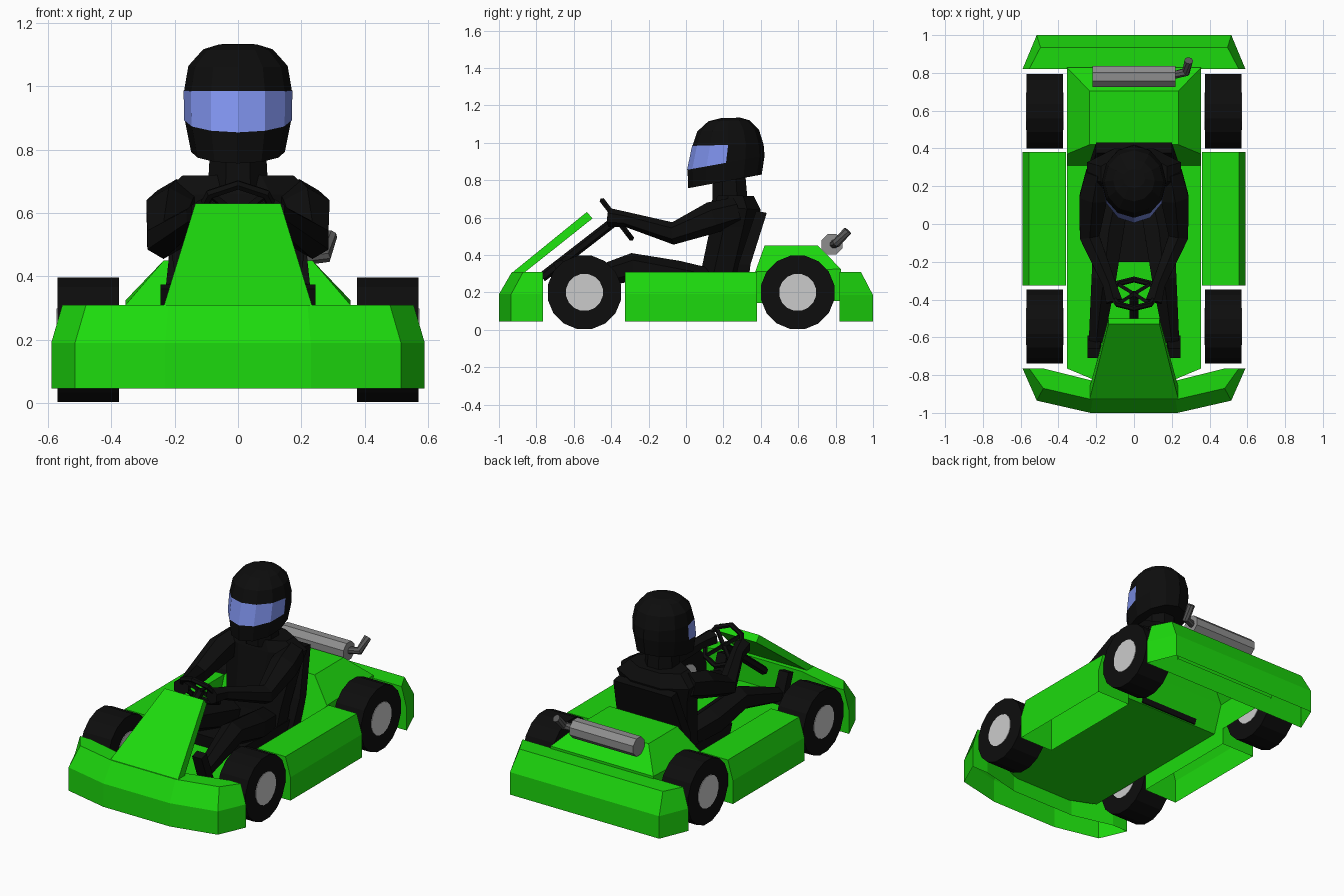
import bpy, bmesh
from math import sin, cos, pi
from mathutils import Vector

if "Cube" in bpy.data.objects:
    bpy.data.objects.remove(bpy.data.objects["Cube"])


def material(name, rgb):
    m = bpy.data.materials.new(name)
    m.diffuse_color = (*rgb, 1)
    m.use_nodes = True
    m.node_tree.nodes["Principled BSDF"].inputs["Base Color"].default_value = m.diffuse_color
    return m


GREEN = material("green_paint", (0.012, 0.7, 0.004))
BLACK = material("black", (0.004, 0.004, 0.004))
BLUE = material("visor_blue", (0.22, 0.3, 0.87))
DARK = material("pipe_grey", (0.1, 0.1, 0.1))
METAL = material("muffler_grey", (0.27, 0.27, 0.27))


def loft(name, rings, mat=None, closed=True, bottom=True):
    """Skin a list of equal-length point rings; closed rings get end caps."""
    bm = bmesh.new()
    vs = [[bm.verts.new(p) for p in r] for r in rings]
    n = len(rings[0])
    for a, b in zip(vs, vs[1:]):
        for i in range(n if closed else n - 1):
            j = (i + 1) % n
            bm.faces.new((a[i], a[j], b[j], b[i]))
    if closed:
        if bottom:
            bm.faces.new(vs[0][::-1])
        bm.faces.new(vs[-1])
        bmesh.ops.recalc_face_normals(bm, faces=bm.faces)
    me = bpy.data.meshes.new(name)
    bm.to_mesh(me)
    bm.free()
    if mat:
        me.materials.append(mat)
    ob = bpy.data.objects.new(name, me)
    bpy.context.collection.objects.link(ob)
    return ob


def tube(name, pts, radii, sides=6, mat=BLACK):
    """Faceted limb or pipe through the points."""
    pts = [Vector(p) for p in pts]
    rings = []
    for i, p in enumerate(pts):
        t = Vector()
        if i > 0:
            t += (p - pts[i - 1]).normalized()
        if i < len(pts) - 1:
            t += (pts[i + 1] - p).normalized()
        q = t.to_track_quat('Z', 'Y')
        rings.append([p + q @ Vector((radii[i] * cos(a), radii[i] * sin(a), 0))
                      for a in [2 * pi * (k + 0.5) / sides for k in range(sides)]])
    return loft(name, rings, mat)


def sym(half, z):
    """Mirror a half outline in x into a full ring at height z."""
    return [(x, y, z) for x, y in half] + [(-x, y, z) for x, y in reversed(half)]


def rect(w, y0, y1, z0, z1=None):
    z1 = z0 if z1 is None else z1
    return [(-w, y0, z0), (w, y0, z0), (w, y1, z1), (-w, y1, z1)]


def oval(w, y0, y1, z0, z1, angles, grow=1.0):
    """Plan oval whose height runs from z0 at the front to z1 at the back."""
    c, r = (y0 + y1) / 2, (y1 - y0) / 2
    return [(w * grow * sin(a), c - r * grow * cos(a),
             z0 + (z1 - z0) * (1 - cos(a)) / 2) for a in angles]


# bumpers: shells open underneath
low = [(0.23, -1), (0.515, -0.935), (0.59, -0.765), (0.48, -0.765), (0.22, -0.83)]
top = [(0.22, -0.93), (0.48, -0.87), (0.555, -0.765), (0.48, -0.765), (0.22, -0.83)]
loft("front_bumper", [sym(low, 0.045), sym(low, 0.19), sym(top, 0.31)], GREEN, bottom=False)
low = [(0.515, 1), (0.59, 0.82)]
top = [(0.495, 0.935), (0.555, 0.82)]
loft("rear_bumper", [sym(low, 0.045), sym(low, 0.185), sym(top, 0.31)], GREEN, bottom=False)

# side pods: shells open underneath
for s, side in ((1, "right"), (-1, "left")):
    loft(side + "_side_pod",
         [[(s * 0.36, -0.325, z), (s * x, -0.325, z), (s * x, 0.38, z), (s * 0.36, 0.38, z)]
          for x, z in ((0.59, 0.045), (0.59, 0.19), (0.555, 0.31))], GREEN, bottom=False)

# floor sheet, open engine cover, nose panel
floor = [(0.2, -0.83), (0.355, -0.765), (0.355, 0.31)]
loft("floor", [[(x, y, 0.14) for x, y in floor], [(-x, y, 0.14) for x, y in floor]],
     GREEN, closed=False)
loft("engine_cover", [rect(0.355, 0.31, 0.828, 0.14, 0.155),
                      rect(0.355, 0.37, 0.828, 0.31, 0.325),
                      rect(0.235, 0.42, 0.705, 0.45)], GREEN, bottom=False)
loft("nose_panel", [rect(0.235, -0.93, -0.865, 0.305),
                    [(-0.135, -0.53, 0.63), (0.135, -0.53, 0.63),
                     (0.135, -0.5, 0.595), (-0.135, -0.5, 0.595)]], GREEN)

# wheels
for s, side in ((1, "right"), (-1, "left")):
    for y, end in ((-0.543, "front"), (0.597, "rear")):
        tube(f"{end}_{side}_tyre", [(s * 0.376, y, 0.2), (s * 0.57, y, 0.2)], [0.2] * 2, 16)
        tube(f"{end}_{side}_hub", [(s * 0.373, y, 0.2), (s * 0.573, y, 0.2)], [0.1] * 2, 16, None)

# exhaust
tube("muffler", [(-0.22, 0.78, 0.457), (0.22, 0.78, 0.457)], [0.06] * 2, 8, METAL)
tube("exhaust_pipe", [(0.2, 0.785, 0.455), (0.275, 0.805, 0.465), (0.29, 0.865, 0.53)],
     [0.022, 0.024, 0.024], 8, DARK)

# steering column, wheel rim and spokes
hub = Vector((0, -0.37, 0.59))
axis = Vector((0, 0.79, 0.61))
down = Vector((0, 0.61, -0.79))
tube("steering_column", [(0, -0.77, 0.28), hub], [0.026] * 2)
bpy.ops.mesh.primitive_torus_add(major_segments=8, minor_segments=6, major_radius=0.125,
                                 minor_radius=0.016, location=hub)
rim = bpy.context.object
rim.name = "steering_wheel_rim"
rim.rotation_mode = 'QUATERNION'
rim.rotation_quaternion = axis.to_track_quat('Z', 'Y')
rim.data.materials.append(BLACK)
for i, a in enumerate((0.25, 0.75, 1.25, 1.75)):
    tip = hub + 0.12 * (cos(a * pi) * Vector((1, 0, 0)) + sin(a * pi) * down)
    tube(f"steering_spoke_{i + 1}", [hub, tip], [0.013] * 2, 4)

# bucket seat
loft("seat_back", [rect(0.2, 0.24, 0.32, 0.145), rect(0.23, 0.28, 0.345, 0.35),
                   rect(0.2, 0.375, 0.432, 0.635, 0.625)], BLACK)
loft("seat_base", [rect(0.17, -0.19, 0.3, 0.145), rect(0.18, -0.2, 0.3, 0.22)], BLACK)

# driver torso and neck
oct8 = [2 * pi * (k + 0.5) / 8 for k in range(8)]
body = [(0.19, 0.04, 0.32, 0.2, 0.2), (0.2, 0.07, 0.33, 0.31, 0.31),
        (0.24, 0.12, 0.39, 0.55, 0.55), (0.27, 0.14, 0.41, 0.66, 0.64),
        (0.19, 0.16, 0.37, 0.72, 0.715)]
loft("torso", [oval(*r, oct8) for r in body], BLACK)
tube("neck", [(0, 0.235, 0.68), (0, 0.23, 0.84)], [0.103, 0.093], 8)

# driver limbs
for s, side in ((1, "right"), (-1, "left")):
    tube(side + "_arm", [(s * 0.19, 0.27, 0.635), (s * 0.215, 0.14, 0.6),
                         (s * 0.235, -0.07, 0.515), (s * 0.13, -0.32, 0.59),
                         (s * 0.105, -0.41, 0.6)],
         [0.075, 0.085, 0.06, 0.04, 0.05])
    tube(side + "_leg", [(s * 0.1, 0.12, 0.25), (s * 0.135, -0.05, 0.28),
                         (s * 0.16, -0.29, 0.335), (s * 0.2, -0.62, 0.24)],
         [0.08, 0.09, 0.075, 0.045])
    loft(side + "_shoe", [[(s * x, y + d, z + e) for x, y, z in
                           ((0.175, -0.64, 0.18), (0.245, -0.64, 0.18),
                            (0.245, -0.71, 0.36), (0.18, -0.71, 0.36))]
                          for d, e in ((0, 0), (0.05, 0.015))], BLACK)

# helmet and visor share two rings
brow = (0.17, 0.035, 0.415, 0.985, 0.99)
jaw = (0.168, 0.008, 0.42, 0.855, 0.93)
shell = [(0.148, 0.012, 0.405, 0.757, 0.83), jaw, brow,
         (0.157, 0.06, 0.39, 1.06, 1.07), (0.11, 0.12, 0.34, 1.115, 1.12),
         (0.06, 0.19, 0.29, 1.132, 1.134)]
loft("helmet", [oval(*r, [2 * pi * k / 12 for k in range(12)]) for r in shell], BLACK)
loft("visor", [oval(*r, [pi * k / 6 for k in range(-3, 4)], 1.012) for r in (jaw, brow)],
     BLUE, closed=False)
